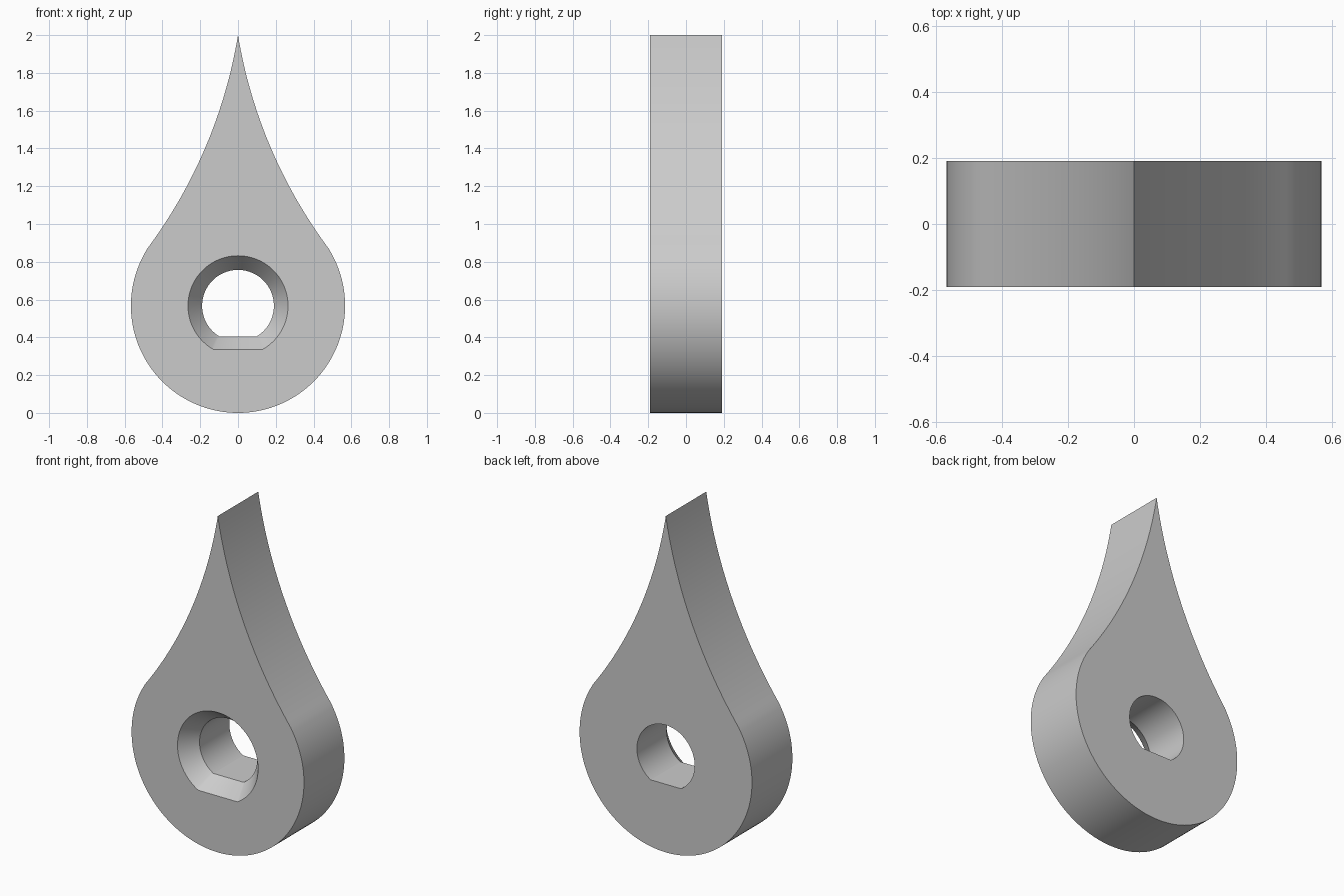
import bpy
import bmesh
from math import asin, atan2, cos, sin, pi, radians
from mathutils import Vector

if "Cube" in bpy.data.objects:
    bpy.data.objects.remove(bpy.data.objects["Cube"], do_unlink=True)

HALF_DEPTH = 0.19
CENTRE = 0.567        # height of the round body and the bore
BODY_R = 0.567
SHOULDER = Vector((0.48, 0.87))
TIP = Vector((0, 2))
FLANK_R = 2.6         # radius of the concave flanks


def flank(steps):
    """Concave arc from the shoulder up to the tip, as (x, z)."""
    chord = TIP - SHOULDER
    half = chord.length / 2
    outward = Vector((chord.y, -chord.x)).normalized()
    mid = (SHOULDER + TIP) / 2
    hub = mid + outward * (FLANK_R ** 2 - half ** 2) ** 0.5
    spread = asin(half / FLANK_R)
    along = chord.normalized()
    pts = []
    for i in range(steps + 1):
        a = spread * (2 * i / steps - 1)
        pts.append(hub - outward * FLANK_R * cos(a) + along * FLANK_R * sin(a))
    return pts


def teardrop():
    """Closed outline: round bottom, two flanks and a sharp tip."""
    right = flank(32)
    left = [Vector((-p.x, p.y)) for p in reversed(right[:-1])]
    start = atan2(SHOULDER.y - CENTRE, SHOULDER.x)
    sweep = pi + 2 * start
    steps = 96
    bottom = []
    for i in range(1, steps):
        a = pi - start + sweep * i / steps
        bottom.append(Vector((BODY_R * cos(a), CENTRE + BODY_R * sin(a))))
    return right + left + bottom


def d_hole(radius, flat_z, steps=96):
    """Circle with its bottom cut off by a level flat."""
    start = asin((flat_z - CENTRE) / radius)
    sweep = pi - 2 * start
    return [Vector((radius * cos(start + sweep * i / steps),
                    CENTRE + radius * sin(start + sweep * i / steps)))
            for i in range(steps + 1)]


bm = bmesh.new()


def loop(points, y):
    verts = [bm.verts.new((p.x, y, p.y)) for p in points]
    edges = [bm.edges.new((v, verts[i - 1])) for i, v in enumerate(verts)]
    return verts, edges


def wall(a, b):
    for i in range(len(a)):
        bm.faces.new((a[i - 1], a[i], b[i], b[i - 1]))


# Outer wall
outer_front, outer_front_edges = loop(teardrop(), -HALF_DEPTH)
outer_back, outer_back_edges = loop(teardrop(), HALF_DEPTH)
wall(outer_front, outer_back)

# Bore with a wide chamfer at the front
rim, rim_edges = loop(d_hole(0.265, 0.335), -HALF_DEPTH)
throat, throat_edges = loop(d_hole(0.19, 0.405), -HALF_DEPTH + 0.1)
exit_ring, exit_edges = loop(d_hole(0.19, 0.405), HALF_DEPTH)
wall(rim, throat)
wall(throat, exit_ring)

# Front and back faces with the bore left open
bmesh.ops.triangle_fill(bm, use_beauty=True, normal=(0, -1, 0),
                        edges=outer_front_edges + rim_edges)
bmesh.ops.triangle_fill(bm, use_beauty=True, normal=(0, 1, 0),
                        edges=outer_back_edges + exit_edges)
bmesh.ops.recalc_face_normals(bm, faces=bm.faces[:])

mesh = bpy.data.meshes.new("teardrop_body")
bm.to_mesh(mesh)
bm.free()
body = bpy.data.objects.new("teardrop_body", mesh)
bpy.context.collection.objects.link(body)

# Plain grey
grey = bpy.data.materials.new("light grey")
grey.use_nodes = True
colour = (0.6, 0.6, 0.6, 1)
grey.diffuse_color = colour
grey.node_tree.nodes["Principled BSDF"].inputs["Base Color"].default_value = colour
mesh.materials.append(grey)

bpy.ops.object.select_all(action="DESELECT")
body.select_set(True)
bpy.context.view_layer.objects.active = body
bpy.ops.object.shade_smooth_by_angle(angle=radians(30))
